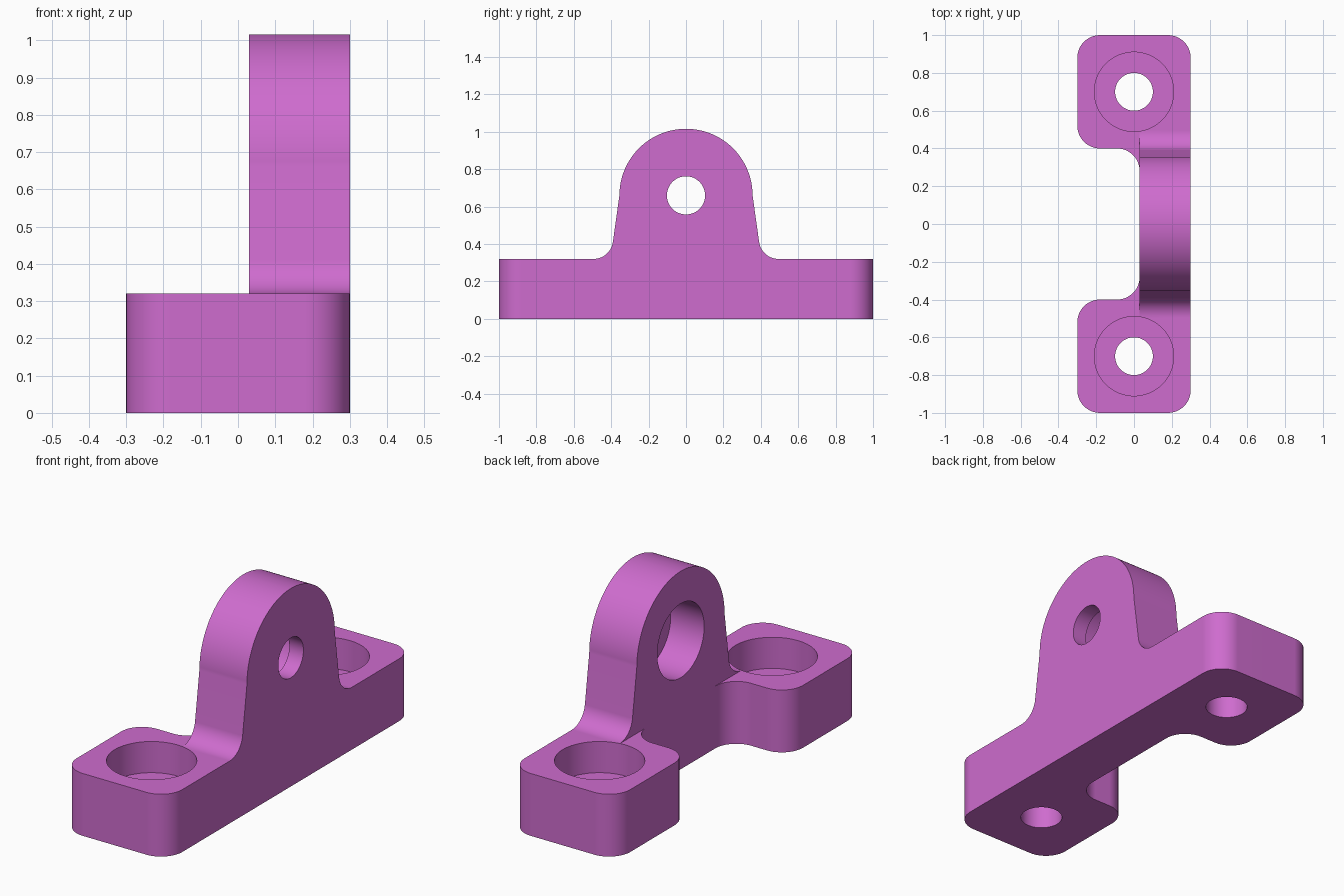
import bpy, bmesh, math
from mathutils import Vector

if "Cube" in bpy.data.objects:
    bpy.data.objects.remove(bpy.data.objects["Cube"])

magenta = bpy.data.materials.new("magenta")
magenta.diffuse_color = (0.62, 0.15, 0.62, 1)
magenta.use_nodes = True
magenta.node_tree.nodes["Principled BSDF"].inputs["Base Color"].default_value = magenta.diffuse_color


def arc(cx, cy, r, start, end, n=12):
    """Points on an arc, angles in degrees."""
    angles = [math.radians(start + (end - start) * i / n) for i in range(n + 1)]
    return [(cx + r * math.cos(a), cy + r * math.sin(a)) for a in angles]


def mirrored(half):
    """Close a profile by mirroring its half across the second axis."""
    return half + [(-u, v) for u, v in reversed(half)]


def prism(name, points, offset):
    """Extrude a closed outline of 3D points."""
    bm = bmesh.new()
    face = bm.faces.new([bm.verts.new(p) for p in points])
    top = bmesh.ops.extrude_face_region(bm, geom=[face])["geom"]
    bmesh.ops.translate(bm, vec=Vector(offset),
                        verts=[v for v in top if isinstance(v, bmesh.types.BMVert)])
    bmesh.ops.recalc_face_normals(bm, faces=bm.faces)
    mesh = bpy.data.meshes.new(name)
    bm.to_mesh(mesh)
    bm.free()
    mesh.materials.append(magenta)
    obj = bpy.data.objects.new(name, mesh)
    bpy.context.collection.objects.link(obj)
    return obj


def combine(body, tool, operation):
    """Apply a boolean and discard the tool."""
    bpy.context.view_layer.objects.active = body
    mod = body.modifiers.new("combine", 'BOOLEAN')
    mod.operation, mod.object, mod.solver = operation, tool, 'EXACT'
    bpy.ops.object.modifier_apply(modifier=mod.name)
    bpy.data.objects.remove(tool, do_unlink=True)


# Base plan: two rounded pads joined by a narrow bar (half outline as y, x)
half = (arc(0.28, -0.09, 0.12, 90, 0)
        + arc(0.52, -0.18, 0.12, 180, 270)
        + arc(0.88, -0.18, 0.12, -90, 0)
        + arc(0.88, 0.18, 0.12, 0, 90))
bracket = prism("bracket", [(x, y, 0) for y, x in mirrored(half)], (0, 0, 0.32))

# Upright lug: round top, tapered sides, filleted foot (half outline as y, z)
half = ([(0.5, 0.1)] + arc(0.495, 0.425, 0.105, 270, 188)
        + arc(0, 0.66, 0.356, 0, 88, 32) + [(0, 1.016)])
outline = half + [(-y, z) for y, z in reversed(half[:-1])]
lug = prism("lug", [(0.03, y, z) for y, z in outline], (0.27, 0, 0))
combine(bracket, lug, 'UNION')

# Counterbored bolt holes through the pads
for y in (-0.7, 0.7):
    for r, z0 in ((0.1, -0.1), (0.21, 0.16)):
        ring = arc(0, y, r, 0, 360, 64)[:-1]
        combine(bracket, prism("hole", [(a, b, z0) for a, b in ring], (0, 0, 0.4)),
                'DIFFERENCE')

# Cross bore through the lug, with a wider recess on the inner side
for r, x1 in ((0.102, 0.4), (0.19, 0.22)):
    ring = arc(0, 0.66, r, 0, 360, 64)[:-1]
    combine(bracket, prism("bore", [(-0.1, a, b) for a, b in ring], (x1 + 0.1, 0, 0)),
            'DIFFERENCE')

# Smooth curved walls, crisp edges, flat faces kept flat
bpy.ops.object.select_all(action='DESELECT')
bracket.select_set(True)
bpy.context.view_layer.objects.active = bracket
bpy.ops.object.shade_smooth_by_angle(angle=math.radians(30))
weighted = bracket.modifiers.new("flat_faces", 'WEIGHTED_NORMAL')
weighted.keep_sharp = True
